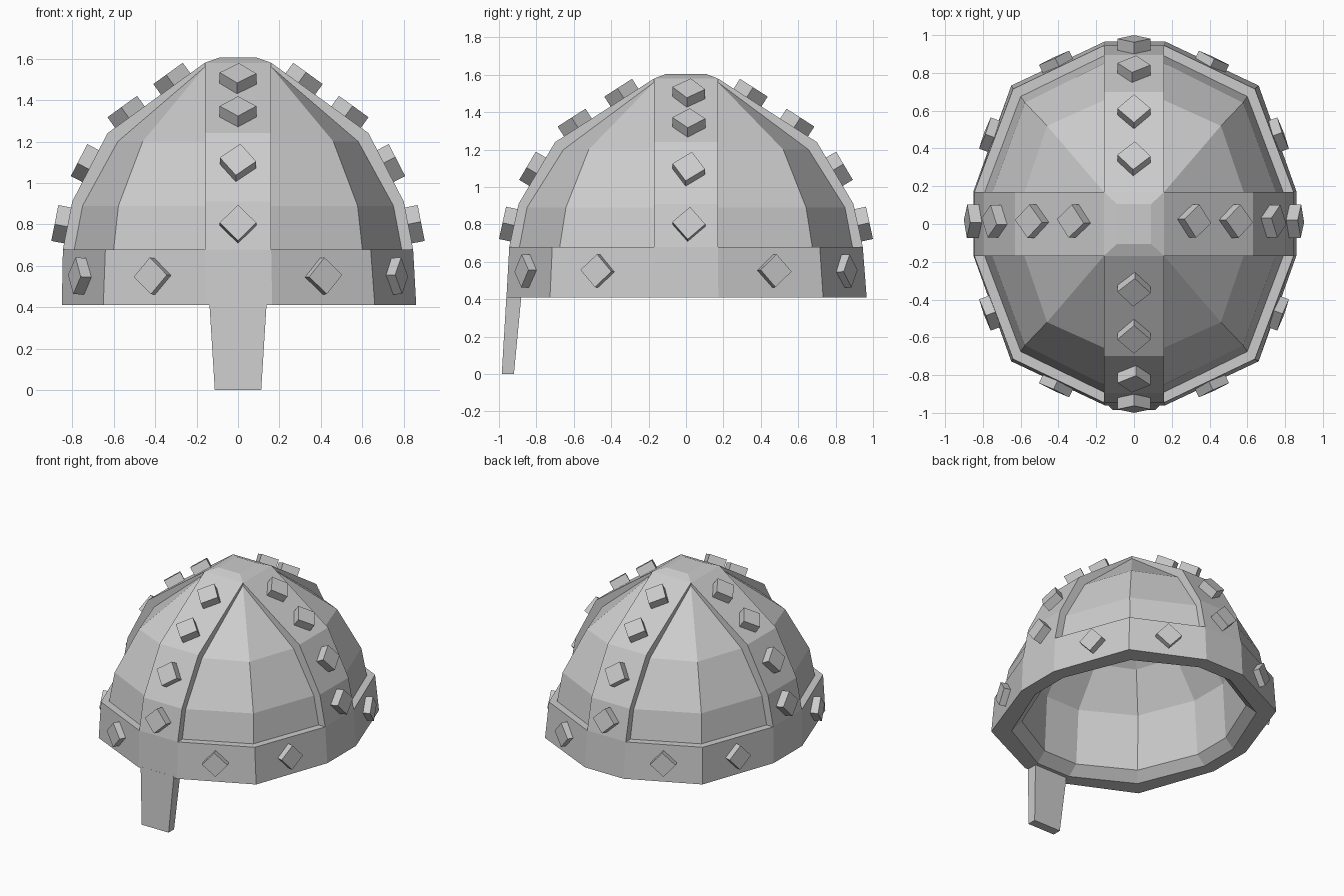
import bpy, bmesh, math
from mathutils import Vector, Matrix

if "Cube" in bpy.data.objects:
    bpy.data.objects.remove(bpy.data.objects["Cube"])


def finish(name, bm):
    bmesh.ops.remove_doubles(bm, verts=bm.verts[:], dist=0.0005)
    bmesh.ops.recalc_face_normals(bm, faces=bm.faces[:])
    me = bpy.data.meshes.new(name)
    bm.to_mesh(me)
    bm.free()
    ob = bpy.data.objects.new(name, me)
    bpy.context.collection.objects.link(ob)
    return ob


def loft(name, rings):
    """Skin a list of equal-length point rings and close both ends."""
    bm = bmesh.new()
    vs = [[bm.verts.new(p) for p in r] for r in rings]
    n = len(vs[0])
    bm.faces.new(vs[0])
    bm.faces.new(vs[-1])
    for a, b in zip(vs, vs[1:]):
        for i in range(n):
            j = (i + 1) % n
            bm.faces.new((a[i], a[j], b[j], b[i]))
    return finish(name, bm)


WX, WY = 0.16, 0.17     # half widths of the front/back and side straps


def ring12(hx, hy, cx, cy, z, wx=WX, wy=WY, dx=0, dy=0):
    q = [(hx, wy), (cx, cy), (wx, hy)]
    pts = q + [(-x, y) for x, y in q[::-1]]
    pts += [(-x, -y) for x, y in pts]
    return [(x + dx, y + dy, z) for x, y in pts]


def rect(hx, y0, y1, z):
    return [(-hx, y0, z), (hx, y0, z), (hx, y1, z), (-hx, y1, z)]


# Hollow shell: inside, chamfered rim, band, ledge, recessed panels
loft("helmet_shell", [
    ring12(.13, .14, .13, .14, 1.48, .13, .14),
    ring12(.49, .56, .39, .44, 1.16, .13, .14),
    ring12(.665, .755, .50, .555, .89, .14, .15),
    ring12(.69, .78, .515, .575, .475, .14, .15),
    ring12(.755, .855, .56, .63, .41, .14, .15),
    ring12(.855, .963, .655, .73, .41, dx=.005, dy=.003),
    ring12(.845, .945, .64, .715, .68),
    ring12(.79, .89, .60, .675, .68),
    ring12(.75, .85, .577, .642, .89),
    ring12(.58, .655, .46, .52, 1.20),
    ring12(.16, .17, .16, .17, 1.56),
])

# Raised straps: front/back along y, sides along x
prof_y = [(.945, .68), (.895, .91), (.70, 1.24), (.17, 1.58),
          (.17, 1.54), (.645, 1.19), (.84, .885), (.88, .68)]
prof_x = [(.845, .68), (.80, .91), (.63, 1.24), (.16, 1.58),
          (.16, 1.54), (.57, 1.19), (.74, .885), (.78, .68)]
for name, s in (("front", -1), ("back", 1)):
    loft(name + "_strap", [[(x, s * r, z) for r, z in prof_y] for x in (-WX, WX)])
for name, s in (("left", -1), ("right", 1)):
    loft(name + "_strap", [[(s * r, y, z) for r, z in prof_x] for y in (-WY, WY)])

# Crown cap where the straps meet
loft("crown_cap", [rect(.16, -.17, .17, 1.54), rect(.16, -.17, .17, 1.58),
                   rect(.09, -.105, .105, 1.605)])

# Nose guard
loft("nose_guard", [rect(.112, -.985, -.92, 0), rect(.138, -.96, -.88, .42)])

# Diamond studs on straps and rim band
studs = bmesh.new()


def stud(p, normal, turn=45, lift=.02):
    n = Vector(normal).normalized()
    m = (Matrix.Translation(Vector(p) + n * lift) @ n.to_track_quat('Z', 'Y').to_matrix().to_4x4()
         @ Matrix.Rotation(math.radians(turn), 4, 'Z') @ Matrix.Diagonal((.125, .125, .085, 1)))
    bmesh.ops.create_cube(studs, size=1, matrix=m)


for prof, along_y in ((prof_y, True), (prof_x, False)):
    for seg, t, turn in ((0, .5, 45), (1, .52, 38), (2, .23, 45), (2, .70, 42)):
        (r0, z0), (r1, z1) = prof[seg], prof[seg + 1]
        r, z = r0 + (r1 - r0) * t, z0 + (z1 - z0) * t
        nr, nz = z1 - z0, r0 - r1
        for s in (-1, 1):
            if along_y:
                stud((0, s * r, z), (0, s * nr, nz), turn)
            else:
                stud((s * r, .015, z), (s * nr, 0, nz), turn - 4)
for sx in (-1, 1):
    for sy in (-1, 1):
        stud((sx * .403, sy * .837, .55), (sx * .23, sy * .49, .02), 48, .005)
        stud((sx * .745, sy * .465, .55), (sx * .55, sy * .205, .03), 42, .005)
finish("studs", studs)
